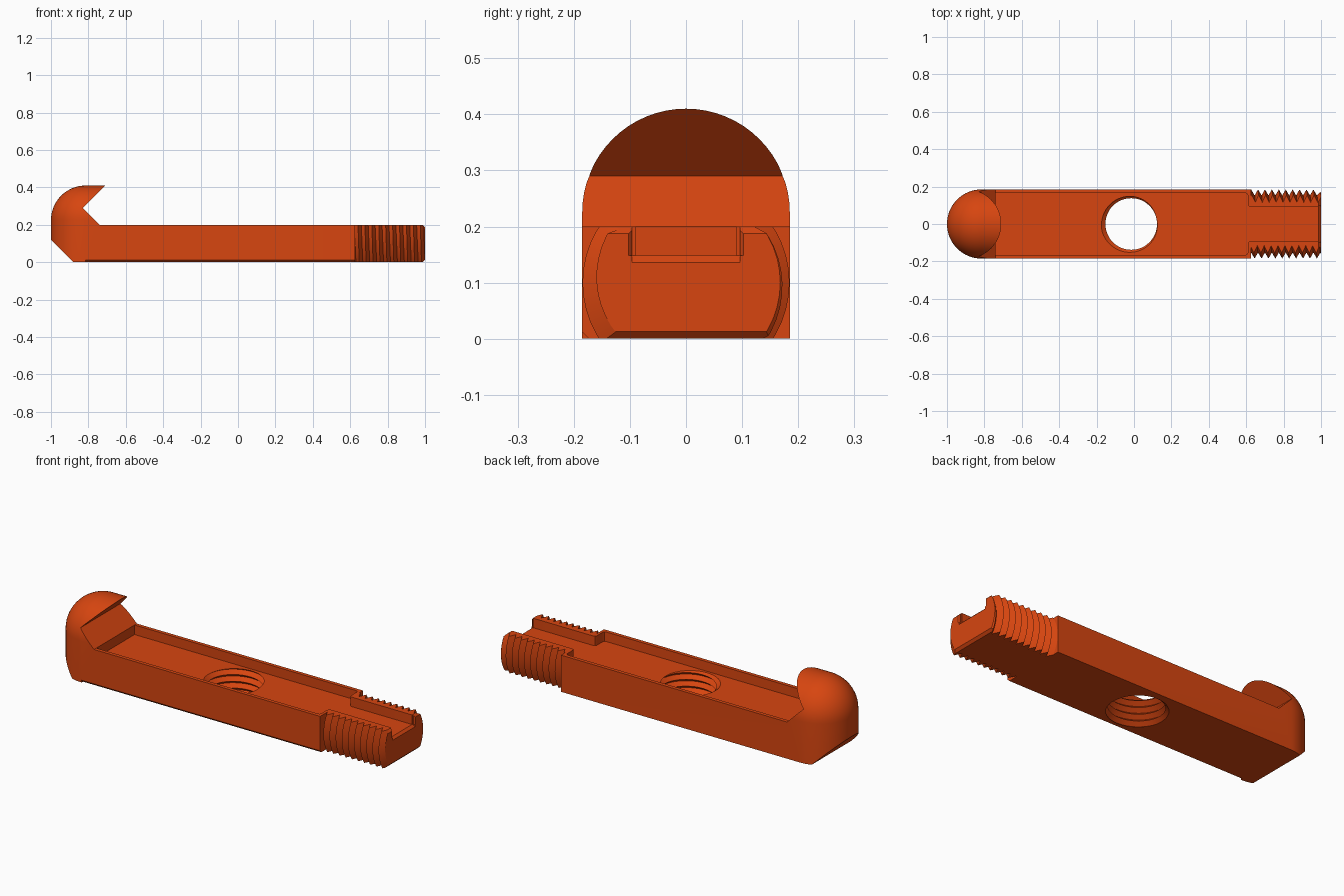
import bpy, bmesh
from math import sin, cos, pi, radians
from mathutils import Matrix, Vector

if "Cube" in bpy.data.objects:
    bpy.data.objects.remove(bpy.data.objects["Cube"])

HALF = 0.185      # half width of the bar and radius of the head
HEAD_X = -0.815   # axis of the rounded head
HEAD_Z = 0.225
TOP = 0.2         # top of the bar
FLOOR = 0.148     # floor of the channel
BAR_END = 0.625   # where the threaded end starts
PITCH = 0.037
CHAMFER = 0.0125

orange = bpy.data.materials.new("orange")
orange.use_nodes = True
colour = (0.68, 0.06, 0.005, 1)
orange.diffuse_color = colour
orange.node_tree.nodes["Principled BSDF"].inputs["Base Color"].default_value = colour


def add_object(name, bm):
    bmesh.ops.recalc_face_normals(bm, faces=bm.faces)
    mesh = bpy.data.meshes.new(name)
    bm.to_mesh(mesh)
    bm.free()
    mesh.materials.append(orange)
    obj = bpy.data.objects.new(name, mesh)
    bpy.context.collection.objects.link(obj)
    return obj


def prism(name, outline, start, end, axis):
    """Extrude a 2D outline along x, y or z."""
    place = {"x": lambda u, v, w: (w, u, v),
             "y": lambda u, v, w: (u, w, v),
             "z": lambda u, v, w: (u, v, w)}[axis]
    bm = bmesh.new()
    face = bm.faces.new([bm.verts.new(place(u, v, start)) for u, v in outline])
    result = bmesh.ops.extrude_face_region(bm, geom=[face])
    moved = [g for g in result["geom"] if isinstance(g, bmesh.types.BMVert)]
    bmesh.ops.translate(bm, verts=moved, vec=place(0, 0, end - start))
    return add_object(name, bm)


def screw(name, length, inner, outer, matrix, lead=None, steps=48):
    """Closed helical thread along local z, cut flat at both ends."""
    bm = bmesh.new()
    columns = []
    for j in range(steps + 1):
        column = []
        for i in range(-2, int(2 * length / PITCH) + 2):
            z = min(max(PITCH * (i / 2 + j / steps), 0), length)
            crest = abs(((z / PITCH - j / steps) % 1) * 2 - 1)
            r = inner + (outer - inner) * crest
            if lead:
                r = min(r, lead + length - z)
            a = 2 * pi * j / steps
            column.append(bm.verts.new((r * cos(a), r * sin(a), z)))
        columns.append(column)
    for c, d in zip(columns, columns[1:]):
        for i in range(len(c) - 1):
            bm.faces.new((c[i], d[i], d[i + 1], c[i + 1]))
    bmesh.ops.remove_doubles(bm, verts=bm.verts, dist=0.00002)
    bmesh.ops.holes_fill(bm, edges=[e for e in bm.edges if e.is_boundary], sides=0)
    bmesh.ops.transform(bm, matrix=matrix, verts=bm.verts)
    return add_object(name, bm)


def combine(target, tool, operation):
    tool.hide_render = True
    mod = target.modifiers.new(tool.name, "BOOLEAN")
    mod.operation = operation
    mod.solver = "EXACT"
    mod.object = tool
    bpy.context.view_layer.objects.active = target
    bpy.ops.object.modifier_apply(modifier=mod.name)
    bpy.data.objects.remove(tool)


# Bar with a domed end: convex hull of a half bullet and its far arch
bm = bmesh.new()
rings = [(HALF, -0.1)] + [(HALF * cos(k * pi / 32), HEAD_Z + HALF * sin(k * pi / 32))
                          for k in range(16)]
for r, z in rings:
    for k in range(33):
        a = pi / 2 + pi * k / 32
        bm.verts.new((HEAD_X + r * cos(a), r * sin(a), z))
    for side in (-1, 1):
        bm.verts.new((BAR_END, side * r, z))
for x in (HEAD_X, BAR_END):
    bm.verts.new((x, 0, HEAD_Z + HALF))
bmesh.ops.convex_hull(bm, input=bm.verts)
bmesh.ops.delete(bm, geom=[v for v in bm.verts if not v.link_faces], context="VERTS")
bmesh.ops.dissolve_limit(bm, angle_limit=0.002, verts=bm.verts, edges=bm.edges)
body = add_object("hooked_bar", bm)

# Threaded end
start = 0.58
thread = screw("threaded_end", 1 - start, 0.153, 0.1845,
               Matrix.Translation((start, 0, 0.1)) @ Matrix.Rotation(radians(90), 4, "Y"),
               lead=0.168)
combine(body, thread, "UNION")

# Hook notch and flat top, with the chamfer at the threaded end
notch = prism("notch_cutter", [(-0.83, 0.29), (-0.74, TOP), (1 - CHAMFER, TOP),
                               (1.1, TOP - 0.1 - CHAMFER), (1.1, 0.6), (-0.52, 0.6)],
              -0.4, 0.4, "y")
combine(body, notch, "DIFFERENCE")

# Flat underside, with the sloped heel under the head
under = prism("underside_cutter", [(-1.2, 0.32), (-0.88, 0), (1 - CHAMFER, 0),
                                   (1.1, 0.1 + CHAMFER), (1.1, -0.5), (-1.2, -0.5)],
              -0.4, 0.4, "y")
combine(body, under, "DIFFERENCE")

# Chamfer along the lower front edge
edge = prism("edge_cutter", [(-HALF - 0.02, CHAMFER + 0.02), (-HALF + CHAMFER + 0.02, -0.02),
                             (-HALF - 0.02, -0.02)], HEAD_X, BAR_END + 0.001, "x")
combine(body, edge, "DIFFERENCE")

# Channel: wide along the bar, narrow through the threaded end
half_outline = [(-0.74, 0.165), (0.597, 0.165), (0.606, 0.161), (0.61, 0.152),
                (0.61, 0.103), (0.614, 0.094), (0.623, 0.09), (1.1, 0.09)]
outline = half_outline + [(x, -y) for x, y in reversed(half_outline)]
combine(body, prism("channel_cutter", outline, FLOOR, 0.3, "z"), "DIFFERENCE")

# Chamfered mouth of the channel
mouth = [(1 - CHAMFER, 0.09), (1.02, 0.1225), (1.02, -0.1225), (1 - CHAMFER, -0.09)]
combine(body, prism("mouth_cutter", mouth, FLOOR, 0.3, "z"), "DIFFERENCE")
lip = [(1 - CHAMFER, FLOOR), (1.02, FLOOR - 0.0325), (1.02, 0.3), (1 - CHAMFER, 0.3)]
combine(body, prism("lip_cutter", lip, -0.096, 0.096, "y"), "DIFFERENCE")

# Threaded hole through the bar
hole = screw("hole_cutter", 0.2, 0.138, 0.161, Matrix.Translation((-0.015, 0, -0.02)))
combine(body, hole, "DIFFERENCE")

bpy.ops.object.select_all(action="DESELECT")
body.select_set(True)
bpy.context.view_layer.objects.active = body
bpy.ops.object.shade_smooth_by_angle(angle=radians(25))
